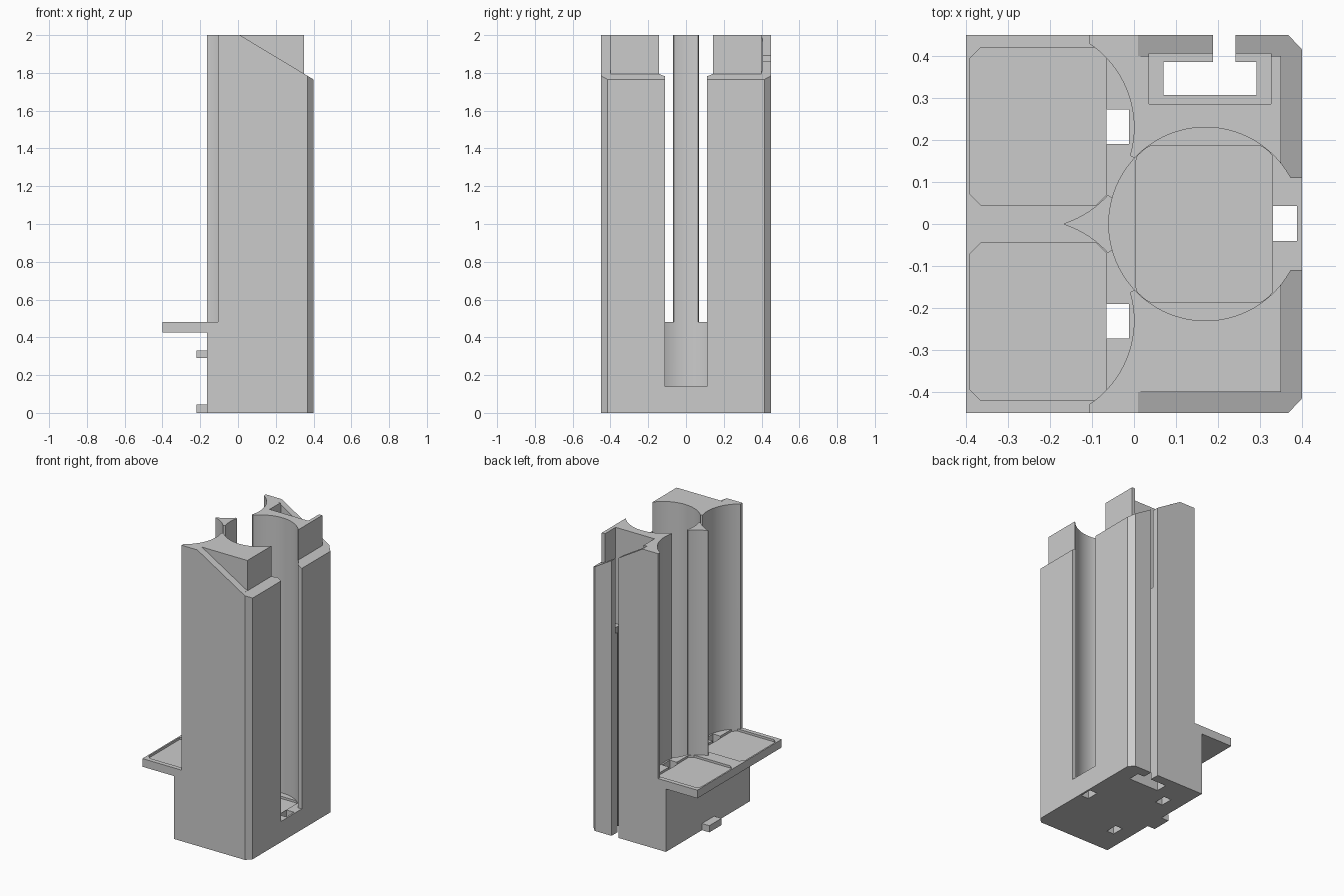
import bpy, bmesh, math
from mathutils import Matrix

cube = bpy.data.objects.get("Cube")
if cube:
    bpy.data.objects.remove(cube, do_unlink=True)

DECK = 0.48    # top of the tray
FLOOR = 0.14   # floor of the central channel
TOP = 2.0
HIGH = 2.2     # cutters overshoot the top

plastic = bpy.data.materials.new("grey plastic")
plastic.use_nodes = True
grey = (0.6, 0.6, 0.6, 1)
plastic.diffuse_color = grey
plastic.node_tree.nodes["Principled BSDF"].inputs["Base Color"].default_value = grey


def prism(name, outline, low, high, axis="z"):
    """Extrude an outline along z, or an xz outline along y."""
    bm = bmesh.new()
    if axis == "z":
        make = lambda p, h: (p[0], p[1], h)
    else:
        make = lambda p, h: (p[0], h, p[1])
    a = [bm.verts.new(make(p, low)) for p in outline]
    b = [bm.verts.new(make(p, high)) for p in outline]
    bm.faces.new(a)
    bm.faces.new(b)
    n = len(outline)
    for i in range(n):
        j = (i + 1) % n
        bm.faces.new((a[i], a[j], b[j], b[i]))
    bmesh.ops.recalc_face_normals(bm, faces=bm.faces)
    mesh = bpy.data.meshes.new(name)
    bm.to_mesh(mesh)
    bm.free()
    mesh.materials.append(plastic)
    obj = bpy.data.objects.new(name, mesh)
    bpy.context.collection.objects.link(obj)
    return obj


def box(name, x, y, z):
    return prism(name, [(x[0], y[0]), (x[1], y[0]), (x[1], y[1]), (x[0], y[1])], *z)


def circle(x, y, r, n=96):
    return [(x + r * math.cos(math.tau * i / n), y + r * math.sin(math.tau * i / n))
            for i in range(n)]


def span(s, a, b):
    """A y range mirrored to side s."""
    return sorted((s * a, s * b))


def combine(target, other, operation="DIFFERENCE"):
    mod = target.modifiers.new("combine", "BOOLEAN")
    mod.operation = operation
    mod.solver = "EXACT"
    mod.object = other
    bpy.context.view_layer.objects.active = target
    bpy.ops.object.modifier_apply(modifier=mod.name)
    bpy.data.objects.remove(other, do_unlink=True)


# Main block with two chamfered vertical corners
body = prism("holder_body", [(-0.165, -0.45), (0.367, -0.45), (0.4, -0.415),
                             (0.4, 0.415), (0.367, 0.45), (-0.165, 0.45)], 0, TOP)

# Central round channel and its opening on the right-hand face
combine(body, prism("channel", circle(0.17, 0, 0.2301), FLOOR, HIGH))
combine(body, box("channel_opening", (0.3, 0.5), (-0.11, 0.11), (FLOOR, HIGH)))

for s in (1, -1):
    # Round side bay with the wall trimmed back beside it
    combine(body, prism("bay", circle(-0.24, s * 0.23, 0.24), DECK, HIGH))
    combine(body, box("wall_trim", (-0.5, -0.107), span(s, 0.2, 0.6), (DECK, HIGH)))
    # Gap joining the bay to the channel, square to the line of centres
    gap = box("gap", (-0.03, 0.03), (-0.054, 0.054), (DECK, HIGH))
    gap.data.transform(Matrix.Translation((-0.031, s * 0.113, 0))
                       @ Matrix.Rotation(-s * math.atan2(0.23, 0.41), 4, "Z"))
    combine(body, gap)
    # Sloping shoulder along the side
    combine(body, prism("side_slope", [(0.01, TOP), (0.5, 1.705), (0.5, HIGH), (0.01, HIGH)],
                        *span(s, 0.4, 0.6), axis="y"))

# Sloping shoulder across the end
combine(body, prism("end_slope", [(0.35, 1.795), (0.5, 1.705), (0.5, HIGH), (0.35, HIGH)],
                    -0.6, 0.6, axis="y"))

# Tray
combine(body, box("tray", (-0.4, -0.12), (-0.45, 0.45), (0.425, DECK)), "UNION")

# Shallow seats in the tray with wire holes beside them
for s in (1, -1):
    c = 0.025
    x0, x1, y0, y1 = -0.39, -0.065, 0.045, 0.42
    seat = [(x0 + c, y0), (x1 - c, y0), (x1, y0 + c), (x1, y1 - c),
            (x1 - c, y1), (x0 + c, y1), (x0, y1 - c), (x0, y0 + c)]
    combine(body, prism("seat", [(x, s * y) for x, y in seat], DECK - 0.015, DECK + 0.001))
    combine(body, box("bay_hole", (-0.066, -0.012), span(s, 0.19, 0.273), (-0.1, DECK + 0.05)))

# Shallow seat and wire hole in the channel floor
half = [(x, y) for x, y in circle(0.17, 0, 0.229)]
clipped = [(min(max(x, 0.005), 0.33), min(max(y, -0.187), 0.187)) for x, y in half]
outline = [p for i, p in enumerate(clipped) if p != clipped[i - 1]]
combine(body, prism("channel_seat", outline, FLOOR - 0.015, FLOOR + 0.001))
combine(body, box("channel_hole", (0.331, 0.388), (-0.04, 0.043), (-0.1, FLOOR + 0.05)))

# Stepped shaft and the slit that opens it to the back
combine(body, box("shaft", (0.07, 0.292), (0.307, 0.385), (-0.1, HIGH)))
combine(body, box("shaft_pocket", (0.036, 0.326), (0.286, 0.406), (1.35, HIGH)))
combine(body, box("slit", (0.188, 0.242), (0.35, 0.6), (-0.1, HIGH)))

# Mounting tabs
for low, high in ((0, 0.045), (0.29, 0.33)):
    combine(body, box("tab", (-0.22, -0.15), (-0.065, 0.065), (low, high)), "UNION")

# Smooth curved walls, crisp edges
bpy.ops.object.select_all(action="DESELECT")
body.select_set(True)
bpy.context.view_layer.objects.active = body
bpy.ops.object.shade_smooth_by_angle(angle=math.radians(20))
